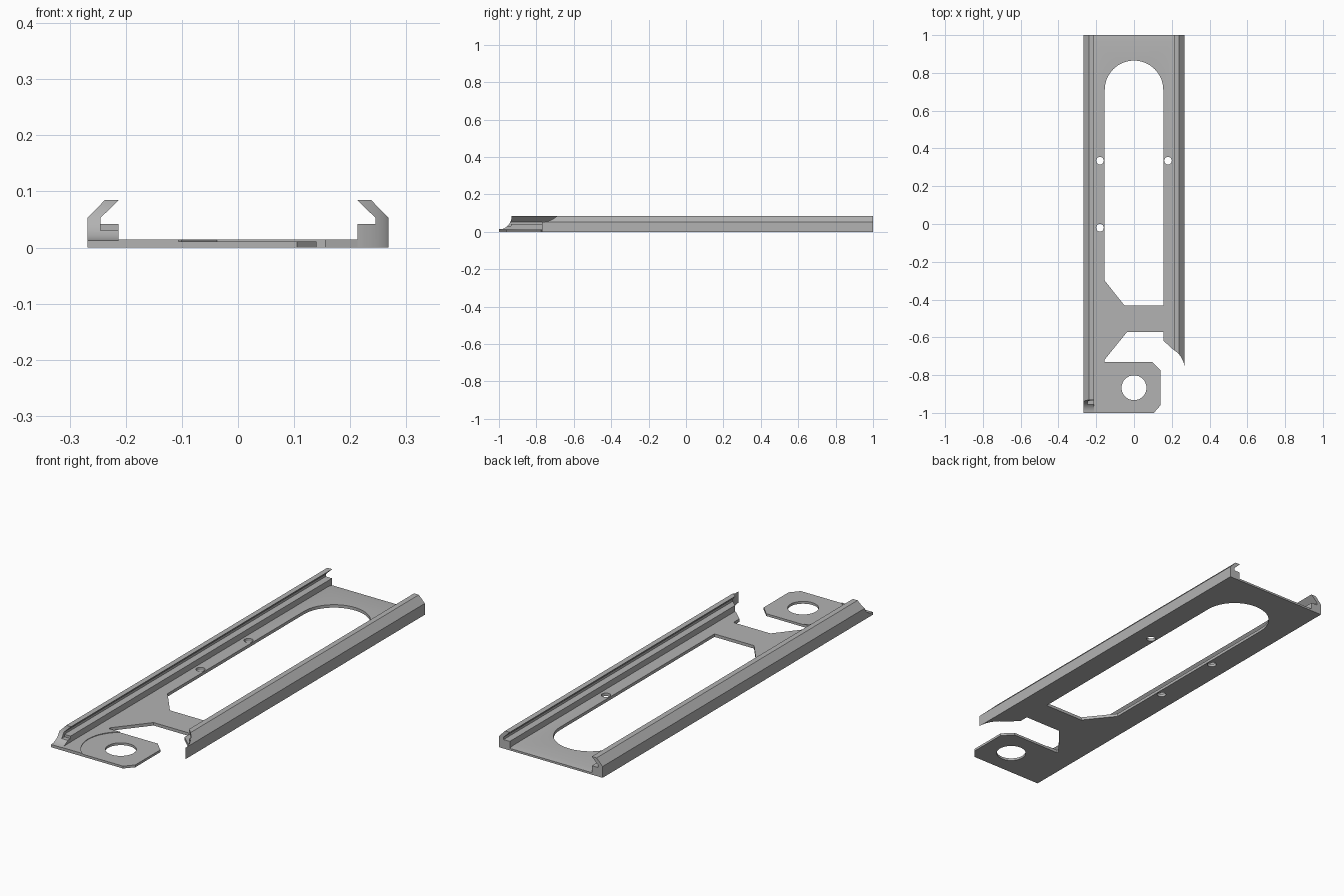
import bpy, bmesh
from math import sin, cos, pi, radians
from mathutils import Vector

cube = bpy.data.objects.get("Cube")
if cube:
    bpy.data.objects.remove(cube, do_unlink=True)

grey = bpy.data.materials.new("metal grey")
grey.use_nodes = True
grey.diffuse_color = (0.45, 0.45, 0.45, 1)
grey.node_tree.nodes["Principled BSDF"].inputs["Base Color"].default_value = (0.45, 0.45, 0.45, 1)


def prism(name, points, axis, low, high):
    """Extrude a closed 2D outline along x, y or z."""
    place = {"x": lambda a, b, t: (t, a, b),
             "y": lambda a, b, t: (a, t, b),
             "z": lambda a, b, t: (a, b, t)}[axis]
    bm = bmesh.new()
    face = bm.faces.new([bm.verts.new(place(a, b, low)) for a, b in points])
    out = bmesh.ops.extrude_face_region(bm, geom=[face])
    verts = [g for g in out["geom"] if isinstance(g, bmesh.types.BMVert)]
    bmesh.ops.translate(bm, verts=verts, vec=Vector(place(0, 0, high - low)))
    bmesh.ops.recalc_face_normals(bm, faces=bm.faces[:])
    mesh = bpy.data.meshes.new(name)
    bm.to_mesh(mesh)
    bm.free()
    mesh.materials.append(grey)
    obj = bpy.data.objects.new(name, mesh)
    bpy.context.collection.objects.link(obj)
    return obj


def arc(cx, cy, rx, ry, start, end, steps):
    angles = [radians(start + (end - start) * i / steps) for i in range(steps + 1)]
    return [(cx + rx * cos(a), cy + ry * sin(a)) for a in angles]


def circle(cx, cy, r, steps=32):
    return arc(cx, cy, r, r, 0, 360, steps)[:-1]


def cut(target, cutter):
    """Subtract the cutter, then remove it."""
    mod = target.modifiers.new("cut", "BOOLEAN")
    mod.operation = "DIFFERENCE"
    mod.solver = "EXACT"
    mod.object = cutter
    cutter.hide_render = True
    bpy.context.view_layer.objects.active = target
    bpy.ops.object.modifier_apply(modifier=mod.name)
    bpy.data.objects.remove(cutter, do_unlink=True)


def smooth(obj):
    bpy.ops.object.select_all(action="DESELECT")
    obj.select_set(True)
    bpy.context.view_layer.objects.active = obj
    bpy.ops.object.shade_smooth_by_angle(angle=radians(25))


# Base plate with the notch in front of the cross bridge and the end tab
INNER, TOP = 0.213, 0.014
outline = [(-INNER, 1), (-INNER, -1), (0.105, -1), (0.14, -0.96), (0.14, -0.775),
           (0.095, -0.73), (-0.157, -0.73), (-0.157, -0.72), (-0.037, -0.572),
           (0.155, -0.572), (0.155, -0.617), (INNER, -0.67), (INNER, 1)]
plate = prism("base_plate", outline, "z", 0, TOP)

# Long slot with a round back end and one slanted front corner
slot = arc(0, 0.71, 0.155, 0.155, 0, 180, 32)
slot += [(-0.155, -0.3), (-0.05, -0.432), (0.155, -0.432)]
cut(plate, prism("slot_cutter", slot, "z", -0.1, 0.1))

# Screw holes, tab hole and shallow round recess around it
for x, y, r in [(-0.18, 0.335, 0.02), (0.18, 0.335, 0.02), (-0.18, -0.02, 0.02), (0, -0.867, 0.066)]:
    cut(plate, prism("hole_cutter", circle(x, y, r), "z", -0.1, 0.1))
cut(plate, prism("recess_cutter", circle(0, -0.867, 0.17, 48), "z", 0.011, 0.1))

# Sloped back lip
cut(plate, prism("lip_cutter", [(0.97, TOP), (1.01, 0.008), (1.01, 0.1), (0.97, 0.1)], "x", -0.5, 0.5))
smooth(plate)

# Side rails: outer wall, inward-leaning hook and inner ledge
hook = [(0.268, 0), (0.268, 0.053), (0.237, 0.085), (0.212, 0.085),
        (0.245, 0.053), (0.245, 0.042), (INNER, 0.042), (INNER, 0)]
left_rail = prism("left_rail", hook, "y", -0.8, 1)
right_rail = prism("right_rail", [(-x, z) for x, z in hook], "y", -1, 1)

# Left rail front end is swept back by a curve in plan
sweep = [(0.15, -0.615), (0.2, -0.66)] + arc(0.15, -0.77, 0.118, 0.12, 58, 0, 14)
sweep += [(0.28, -0.77), (0.28, -0.9), (0.15, -0.9)]
cut(left_rail, prism("sweep_cutter", sweep, "z", -0.1, 0.2))

# Right rail front end ramps up in a hollow curve from the plate
ramp = [(-1.01, 0.012)] + arc(-0.998, 0.086, 0.066, 0.073, -90, 0, 12)
ramp += [(-0.932, 0.2), (-1.01, 0.2)]
cut(right_rail, prism("ramp_cutter", ramp, "x", -0.5, 0))

# Small step in the front of the right ledge
step = [(-0.245, 0.03), (-0.2, 0.03), (-0.2, 0.05), (-0.245, 0.05)]
cut(right_rail, prism("step_cutter", step, "y", -1.01, -0.935))
for rail in (left_rail, right_rail):
    smooth(rail)
